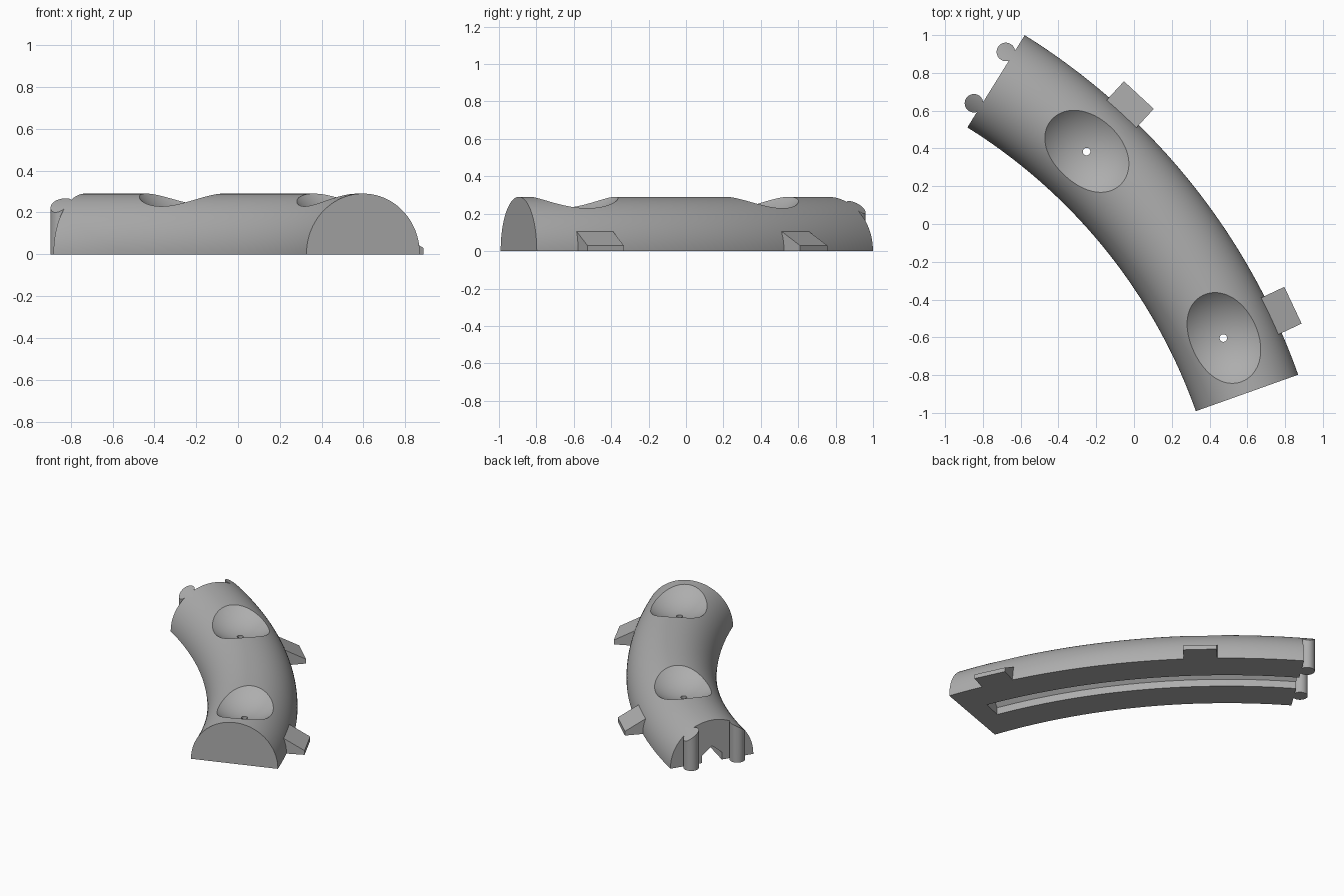
import bpy, bmesh, math
from mathutils import Vector, Matrix

if "Cube" in bpy.data.objects:
    bpy.data.objects.remove(bpy.data.objects["Cube"])

CX, CY = -2.428, -1.972          # centre of the plan arc
RM, RT = 3.2125, 0.2875          # path radius, tube radius
A0, A1 = 19.6, 58.1              # start and end angles of the arc
STATIONS = (25.25, 47.25)        # angles of the dimples and tabs

grey = bpy.data.materials.new("plain grey")
grey.diffuse_color = (0.42, 0.42, 0.42, 1)
grey.use_nodes = True
grey.node_tree.nodes["Principled BSDF"].inputs["Base Color"].default_value = grey.diffuse_color


def polar(r, deg, z=0.0):
    a = math.radians(deg)
    return Vector((CX + r * math.cos(a), CY + r * math.sin(a), z))


def finish(name, bm):
    bmesh.ops.recalc_face_normals(bm, faces=bm.faces)
    me = bpy.data.meshes.new(name)
    bm.to_mesh(me)
    bm.free()
    me.materials.append(grey)
    ob = bpy.data.objects.new(name, me)
    bpy.context.collection.objects.link(ob)
    return ob


def sweep(name, profile, a0, a1, steps):
    """Sweep a closed (offset, z) profile along the plan arc."""
    bm = bmesh.new()
    rings = []
    for i in range(steps + 1):
        a = a0 + (a1 - a0) * i / steps
        rings.append([bm.verts.new(polar(RM + d, a, z)) for d, z in profile])
    n = len(profile)
    for p, q in zip(rings, rings[1:]):
        for j in range(n):
            k = (j + 1) % n
            bm.faces.new((p[j], p[k], q[k], q[j]))
    bm.faces.new(rings[0])
    bm.faces.new(rings[-1])
    return finish(name, bm)


def cylinder(name, centre, radius, z0, z1):
    bm = bmesh.new()
    bmesh.ops.create_cone(bm, cap_ends=True, segments=40, radius1=radius, radius2=radius,
                          depth=z1 - z0,
                          matrix=Matrix.Translation((centre.x, centre.y, (z0 + z1) / 2)))
    return finish(name, bm)


def sphere(name, centre, radius):
    bm = bmesh.new()
    bmesh.ops.create_uvsphere(bm, u_segments=96, v_segments=64, radius=radius,
                              matrix=Matrix.Translation(centre))
    return finish(name, bm)


def boolean(ob, tool, operation):
    m = ob.modifiers.new("cut", 'BOOLEAN')
    m.operation, m.object, m.solver = operation, tool, 'EXACT'
    bpy.context.view_layer.objects.active = ob
    bpy.ops.object.modifier_apply(modifier=m.name)
    bpy.data.objects.remove(tool, do_unlink=True)


def smooth(ob):
    bpy.ops.object.select_all(action='DESELECT')
    ob.select_set(True)
    bpy.context.view_layer.objects.active = ob
    bpy.ops.object.shade_smooth_by_angle(angle=math.radians(25))


# Half-round curved body
dome = [(RT * math.cos(math.pi * i / 64), 0.003 + RT * math.sin(math.pi * i / 64))
        for i in range(65)]
dome = [(RT, 0.0)] + dome + [(-RT, 0.0)]
body = sweep("curved_body", dome, A0, A1, 64)

# Underside channel with a pitched roof, open at the far end
channel = [(-0.07, -0.05), (0.07, -0.05), (0.07, 0.05), (0.0, 0.11), (-0.07, 0.05)]
boolean(body, sweep("channel_cutter", channel, 22.2, A1 + 1, 64), 'DIFFERENCE')

# Round dimples with drain holes
for a in STATIONS:
    boolean(body, sphere("dimple_cutter", polar(RM, a, 0.52), 0.34), 'DIFFERENCE')
    boolean(body, cylinder("hole_cutter", polar(RM - 0.005, a), 0.02, 0.05, 0.4), 'DIFFERENCE')
smooth(body)

# Connector knobs on the far end, trimmed to the dome
for side, name in ((-1, "inner_connector_knob"), (1, "outer_connector_knob")):
    r = RM + side * 0.16
    knob = cylinder(name, polar(r, A1 + math.degrees(0.038 / r)), 0.049, -0.02, 0.4)
    boolean(knob, sweep("knob_trim", dome, A1 - 2, A1 + 4, 8), 'INTERSECT')
    smooth(knob)

# Sloped label tabs on the outer side
for a, name in zip(STATIONS, ("front_tab", "rear_tab")):
    out = polar(1, a) - polar(0, a)
    tan = Vector((-out.y, out.x, 0))
    bm = bmesh.new()
    ends = []
    for w in (-0.1075, 0.1075):
        ends.append([bm.verts.new(polar(r, a, z) + tan * w)
                     for r, z in ((3.44, 0), (3.615, 0), (3.615, 0.03), (3.44, 0.128))])
    p, q = ends
    for j in range(4):
        k = (j + 1) % 4
        bm.faces.new((p[j], p[k], q[k], q[j]))
    bm.faces.new(p)
    bm.faces.new(q)
    finish(name, bm)
